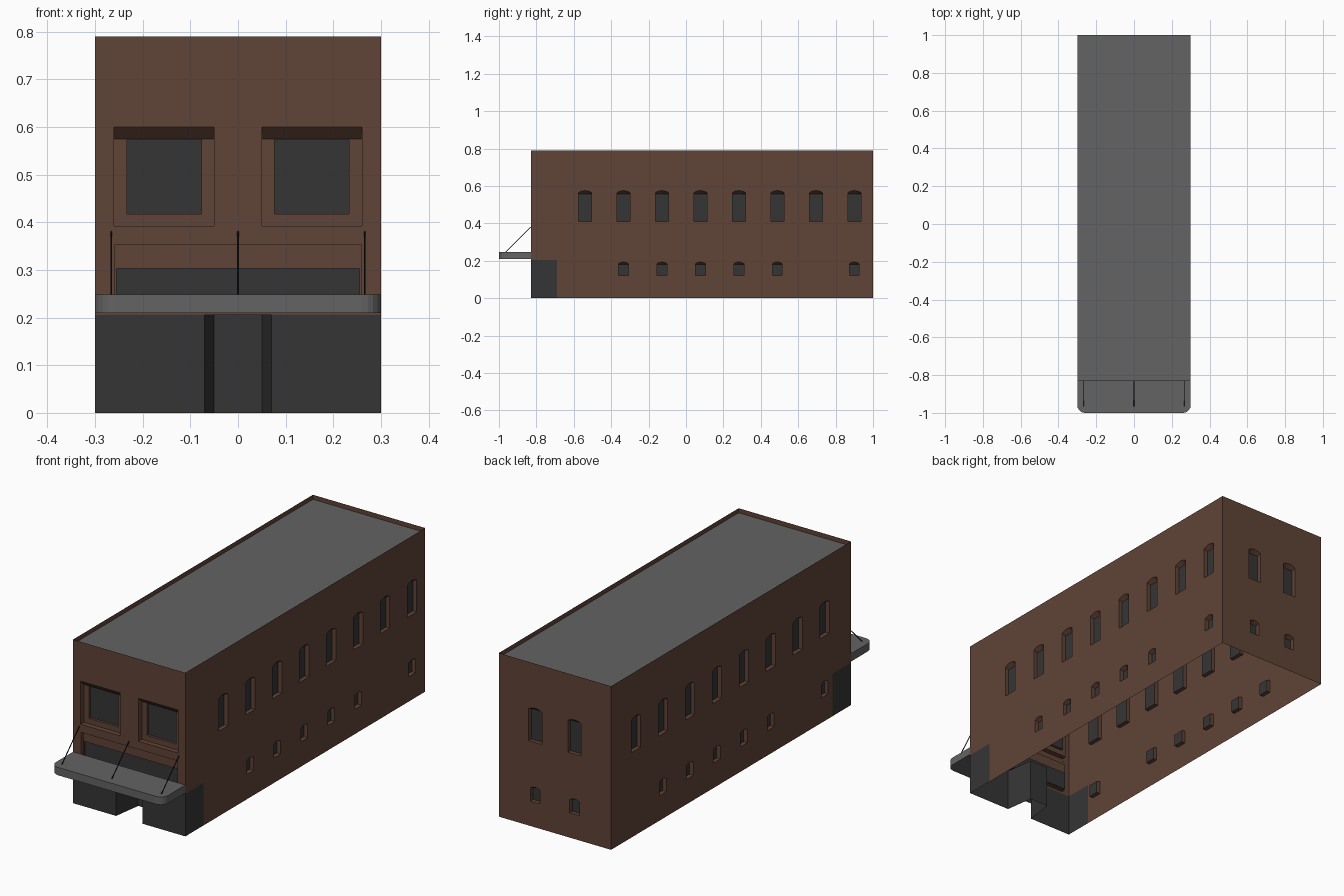
import bpy, bmesh, math
from mathutils import Vector

if "Cube" in bpy.data.objects:
    bpy.data.objects.remove(bpy.data.objects["Cube"])


def material(name, rgb):
    m = bpy.data.materials.new(name)
    m.diffuse_color = (*rgb, 1)
    m.use_nodes = True
    m.node_tree.nodes["Principled BSDF"].inputs["Base Color"].default_value = m.diffuse_color
    return m


BRICK = material("brown_brick", (0.117, 0.056, 0.037))
DARK = material("dark_glass", (0.036, 0.036, 0.036))
GREY = material("grey_roofing", (0.125, 0.125, 0.125))
BLACK = material("black_cable", (0.008, 0.008, 0.008))

W, Y0, Y1, H = 0.3, -0.83, 1.0, 0.79      # half width, front, back, height
SHOP_Z, SHOP_Y = 0.205, -0.69             # shopfront height and depth
Z = Vector((0, 0, 1))


def finish(bm, name, mats):
    me = bpy.data.meshes.new(name)
    bm.to_mesh(me)
    bm.free()
    for m in mats:
        me.materials.append(m)
    ob = bpy.data.objects.new(name, me)
    bpy.context.collection.objects.link(ob)
    return ob


def rect(a0, a1, b0, b1):
    return [(a0, b0), (a1, b0), (a1, b1), (a0, b1)]


def arched(a, w, z0, z1, rise, drop):
    """Recess with a segmental arch whose head slopes down to a flat lintel."""
    n = 6
    ts = [1 - 2 * i / n for i in range(n + 1)]
    base = [(a - w / 2, z0), (a + w / 2, z0)]
    outer = base + [(a + t * w / 2, z1 - rise * t * t) for t in ts]
    inner = base + [(a + t * w / 2, z1 - drop) for t in ts]
    return [(outer, 0), (inner, 0.02)]


def wall(name, origin, u, n, outline, recesses):
    """Flat wall with holes; each recess is a chain of loops ending in glass."""
    o, u, n = Vector(origin), Vector(u), Vector(n)
    bm = bmesh.new()

    def ring(pts, d):
        return [bm.verts.new(o + u * a + Z * b - n * d) for a, b in pts]

    def edges(vs):
        return [bm.edges.new((vs[i], vs[i - 1])) for i in range(len(vs))]

    border = edges(ring(outline, 0))
    holes = [ring(*r[0]) for r in recesses]
    for h in holes:
        border += edges(h)
    fill = bmesh.ops.triangle_fill(bm, use_beauty=True, edges=border, normal=n)
    sample = [g for g in fill["geom"] if isinstance(g, bmesh.types.BMFace)][0]
    for prev, r in zip(holes, recesses):
        for pts, d in r[1:]:
            cur = ring(pts, d)
            for i in range(len(cur)):
                bm.faces.new((prev[i - 1], prev[i], cur[i], cur[i - 1]))
            prev = cur
        bm.faces.new(prev).material_index = 1
    bmesh.ops.recalc_face_normals(bm, faces=bm.faces)
    sample.normal_update()
    if sample.normal.dot(n) < 0:
        bmesh.ops.reverse_faces(bm, faces=bm.faces)
    return finish(bm, name, [BRICK, DARK])


def upper(a):
    return arched(a, 0.07, 0.41, 0.575, 0.01, 0.017)


def lower(a):
    return arched(a, 0.052, 0.12, 0.193, 0.008, 0.013)


# side walls, with the shopfront corner left out
side = [(SHOP_Y, 0), (Y1, 0), (Y1, H), (Y0, H), (Y0, SHOP_Z), (SHOP_Y, SHOP_Z)]
for name, s, start, small in (("right_wall", 1, -0.54, (1, 2, 3, 4, 5, 7)),
                              ("left_wall", -1, -0.63, (0, 2, 3, 4, 5, 6))):
    ys = [start + 0.2057 * i for i in range(8)]
    wall(name, (s * W, 0, 0), (0, 1, 0), (s, 0, 0), side,
         [upper(y) for y in ys] + [lower(ys[i]) for i in small])

# back wall
wall("back_wall", (0, Y1, 0), (1, 0, 0), (0, 1, 0), rect(-W, W, 0, H),
     [f(x) for f in (upper, lower) for x in (-0.105, 0.105)])

# front wall: two framed windows and the transom band above the canopy
front = []
for c in (-0.155, 0.155):
    front.append([(rect(c - 0.105, c + 0.105, 0.392, 0.6), 0),
                  (rect(c - 0.105, c + 0.105, 0.392, 0.575), 0.025),
                  (rect(c - 0.078, c + 0.078, 0.418, 0.574), 0.025),
                  (rect(c - 0.078, c + 0.078, 0.418, 0.574), 0.037)])
front.append([(rect(-0.258, 0.258, 0.215, 0.353), 0),
              (rect(-0.258, 0.258, 0.215, 0.353), 0.02),
              (rect(-0.255, 0.255, 0.217, 0.303), 0.02),
              (rect(-0.255, 0.255, 0.217, 0.303), 0.025)])
wall("front_wall", (0, Y0, 0), (1, 0, 0), (0, -1, 0), rect(-W, W, SHOP_Z, H), front)

# shopfront with a recessed doorway
bm = bmesh.new()
plan = [(-W, SHOP_Y), (-W, Y0), (-0.07, Y0), (-0.05, SHOP_Y)]
plan += [(-x, y) for x, y in reversed(plan)]
lo, hi = ([bm.verts.new((x, y, z)) for x, y in plan] for z in (0, SHOP_Z))
for i in range(len(plan) - 1):
    bm.faces.new((lo[i], lo[i + 1], hi[i + 1], hi[i]))
bm.faces.new((hi[2], hi[3], hi[4], hi[5]))
finish(bm, "shopfront", [DARK])

# parapet rim with sunken roof
bm = bmesh.new()
roof = bm.faces.new([bm.verts.new((x, y, H)) for x, y in rect(-W, W, Y0, Y1)])
bmesh.ops.inset_region(bm, faces=[roof], thickness=0.033)
new = bmesh.ops.extrude_discrete_faces(bm, faces=[roof])["faces"][0]
new.material_index = 1
bmesh.ops.translate(bm, verts=new.verts, vec=(0, 0, -0.022))
finish(bm, "parapet_and_roof", [BRICK, GREY])

# canopy slab with rounded front corners
bm = bmesh.new()
r, cx, cy = 0.04, W - 0.04, -1 + 0.04
pts = [(cx + r * math.sin(t), cy - r * math.cos(t))
       for t in [math.pi / 2 * i / 5 for i in range(6)]]
pts = [(-x, y) for x, y in reversed(pts)] + pts + [(W, Y0), (-W, Y0)]
base = bm.faces.new([bm.verts.new((x, y, 0.21)) for x, y in pts])
ext = bmesh.ops.extrude_face_region(bm, geom=[base], use_keep_orig=True)["geom"]
bmesh.ops.translate(bm, verts=[g for g in ext if isinstance(g, bmesh.types.BMVert)],
                    vec=(0, 0, 0.038))
bmesh.ops.recalc_face_normals(bm, faces=bm.faces)
finish(bm, "canopy", [GREY])

# canopy support cables
for i, x in enumerate((-0.266, 0, 0.266)):
    a, b = Vector((x, Y0, 0.38)), Vector((x, -0.965, 0.246))
    bpy.ops.mesh.primitive_cylinder_add(vertices=6, radius=0.0022, depth=(b - a).length,
                                        location=(a + b) / 2,
                                        rotation=(b - a).to_track_quat('Z', 'Y').to_euler())
    bpy.context.object.name = "canopy_cable_%d" % (i + 1)
    bpy.context.object.data.materials.append(BLACK)
